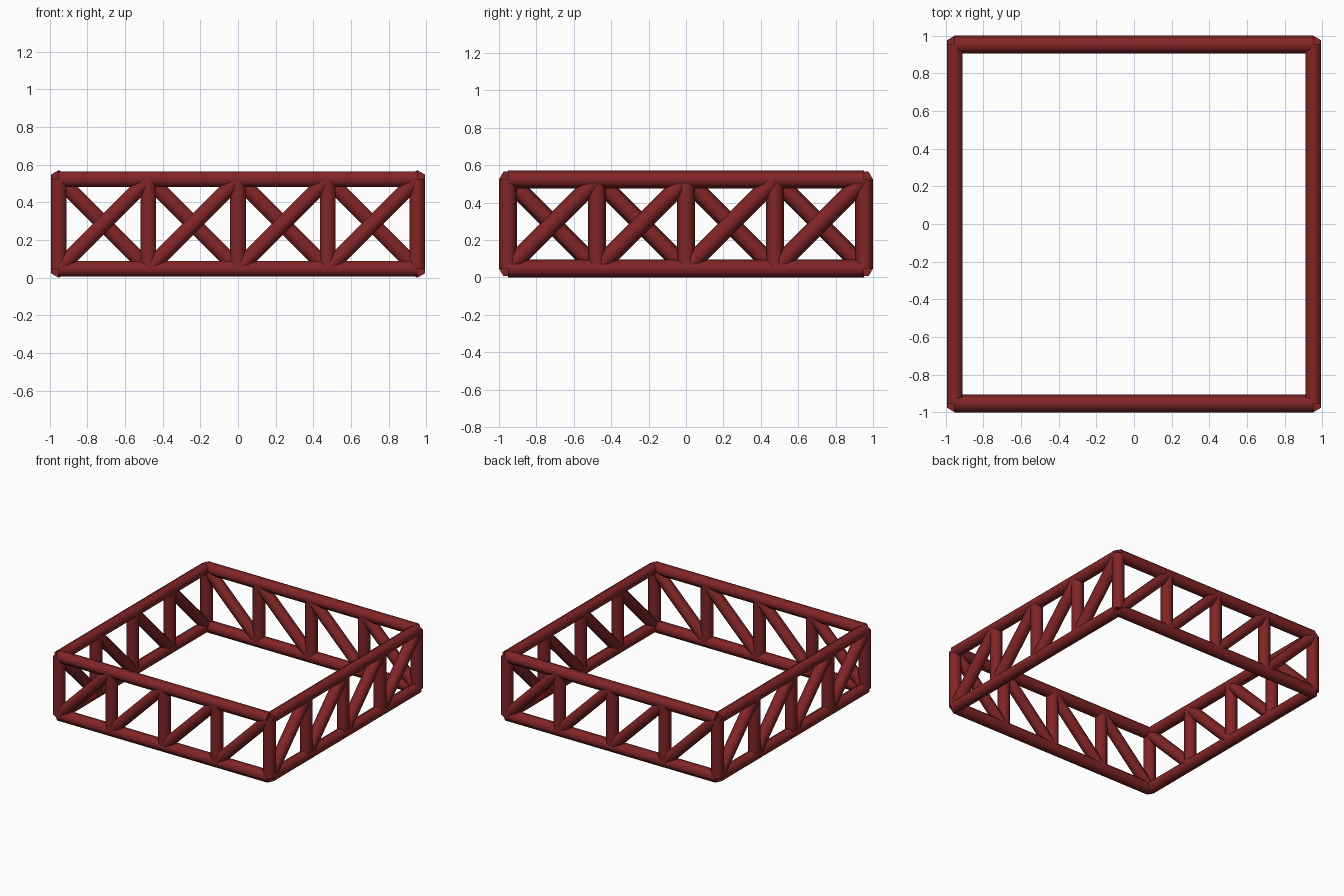
import bpy, math
from mathutils import Vector, Matrix

if "Cube" in bpy.data.objects:
    bpy.data.objects.remove(bpy.data.objects["Cube"])

BAYS = 4
M = 2 / 4.2            # bay length and truss height
R = M * 0.1            # bar radius
H = M * BAYS / 2       # half size between bar centrelines
LOW, HIGH = R, R + M   # chord heights

red = bpy.data.materials.new("dark_red")
red.diffuse_color = (0.22, 0.018, 0.02, 1)
red.use_nodes = True
red.node_tree.nodes["Principled BSDF"].inputs["Base Color"].default_value = red.diffuse_color


def bar(name, a, b):
    """Six-sided bar between two points."""
    a, b = Vector(a), Vector(b)
    d = b - a
    bpy.ops.mesh.primitive_cylinder_add(vertices=6, radius=R, depth=d.length)
    ob = bpy.context.object
    ob.name = name
    turn = Vector((0, 0, 1)).rotation_difference(d.normalized())
    ob.data.transform(Matrix.Translation((a + b) / 2) @ turn.to_matrix().to_4x4())
    bpy.ops.object.shade_smooth_by_angle(angle=math.radians(65))
    ob.data.materials.append(red)


# Four identical truss walls, each turned a quarter turn
for side, word in enumerate(("front", "right", "back", "left")):
    rot = Matrix.Rotation(side * math.pi / 2, 3, 'Z')

    def p(x, z):
        return rot @ Vector((x, -H, z))

    # Chords
    bar(word + "_bottom_chord", p(-H, LOW), p(H, LOW))
    bar(word + "_top_chord", p(-H, HIGH), p(H, HIGH))
    # Posts and rising diagonals
    for i in range(BAYS):
        x = -H + i * M
        bar(f"{word}_post_{i + 1}", p(x, LOW), p(x, HIGH))
        bar(f"{word}_diagonal_{i + 1}", p(x, LOW), p(x + M, HIGH))
